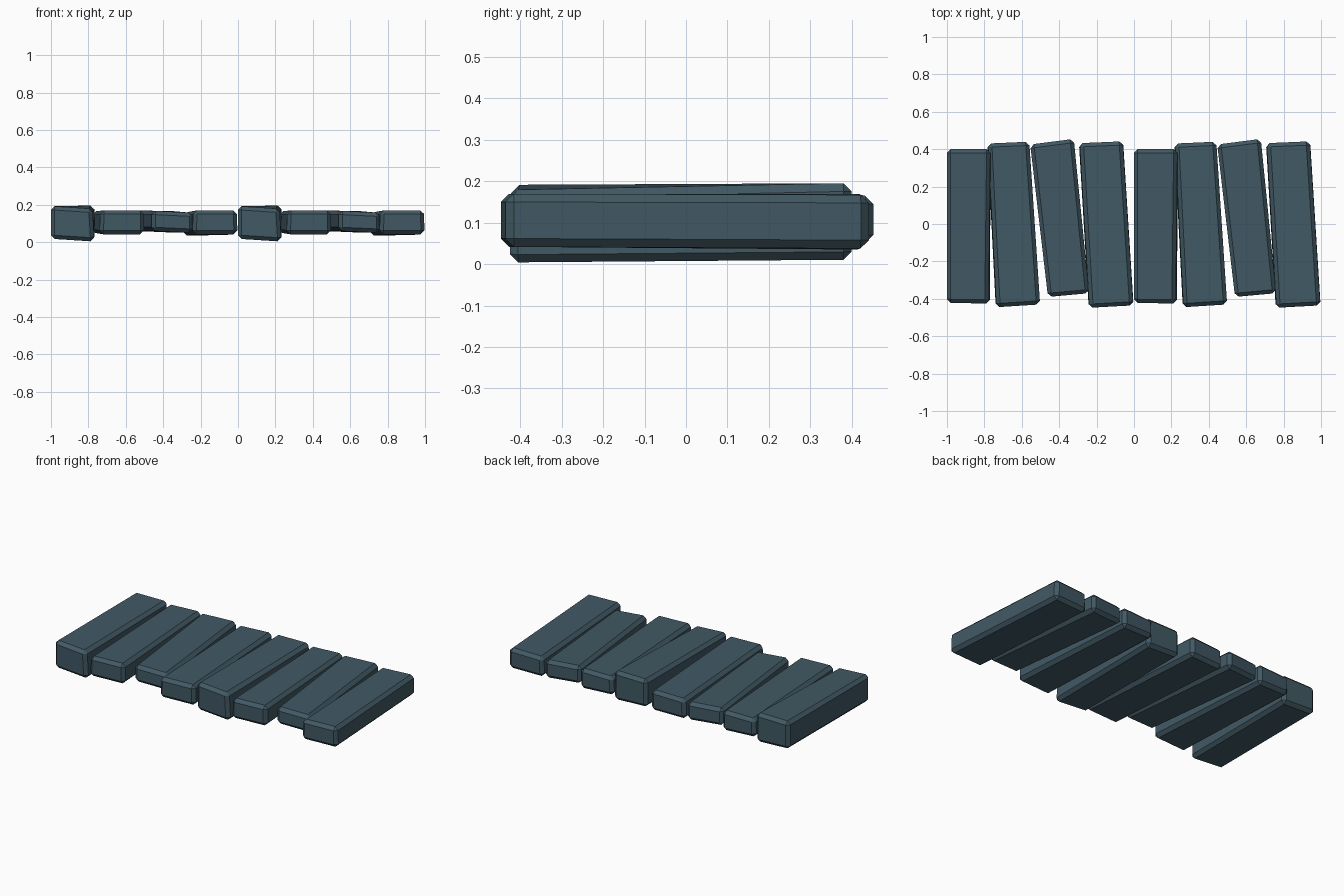
import bpy, bmesh

if "Cube" in bpy.data.objects:
    bpy.data.objects.remove(bpy.data.objects["Cube"])

wood = bpy.data.materials.new("slate_blue")
wood.diffuse_color = (0.053, 0.100, 0.128, 1)
wood.use_nodes = True
wood.node_tree.nodes["Principled BSDF"].inputs["Base Color"].default_value = wood.diffuse_color


def plank(name, bottom, top, dx, bevel=0.02):
    """Uneven box from 4 bottom + 4 top corners (front-left, front-right, back-right, back-left)."""
    bm = bmesh.new()
    v = [bm.verts.new((x + dx, y, z)) for x, y, z in bottom + top]
    bm.faces.new(v[3::-1])
    bm.faces.new(v[4:])
    for i in range(4):
        j = (i + 1) % 4
        bm.faces.new((v[i], v[j], v[j + 4], v[i + 4]))
    # chamfered edges
    bmesh.ops.bevel(bm, geom=bm.edges[:], offset=bevel, segments=1,
                    affect='EDGES', profile=0.5)
    bmesh.ops.recalc_face_normals(bm, faces=bm.faces[:])
    me = bpy.data.meshes.new(name)
    bm.to_mesh(me)
    bm.free()
    me.materials.append(wood)
    ob = bpy.data.objects.new(name, me)
    bpy.context.collection.objects.link(ob)


# four crooked planks, repeated once along x
planks = {
    "thick_plank": (
        [(-1.0, -.422, .018), (-.768, -.425, .003), (-.768, .40, .01), (-1.0, .40, .02)],
        [(-1.0, -.422, .193), (-.778, -.425, .178), (-.768, .40, .196), (-1.0, .40, .193)]),
    "second_plank": (
        [(-.74, -.445, .042), (-.502, -.43, .042), (-.56, .44, .042), (-.785, .43, .05)],
        [(-.735, -.445, .170), (-.502, -.43, .170), (-.56, .44, .170), (-.78, .43, .165)]),
    "skewed_plank": (
        [(-.46, -.39, .060), (-.24, -.37, .050), (-.322, .455, .050), (-.555, .425, .060)],
        [(-.46, -.39, .168), (-.24, -.37, .157), (-.322, .455, .165), (-.555, .425, .170)]),
    "end_plank": (
        [(-.243, -.448, .042), (-.002, -.435, .042), (-.058, .442, .038), (-.295, .432, .035)],
        [(-.238, -.448, .170), (-.004, -.435, .170), (-.06, .442, .168), (-.29, .432, .160)]),
}
for side, dx in (("left", 0), ("right", 1.0)):
    for name, (bottom, top) in planks.items():
        plank(f"{side}_{name}", bottom, top, dx)
